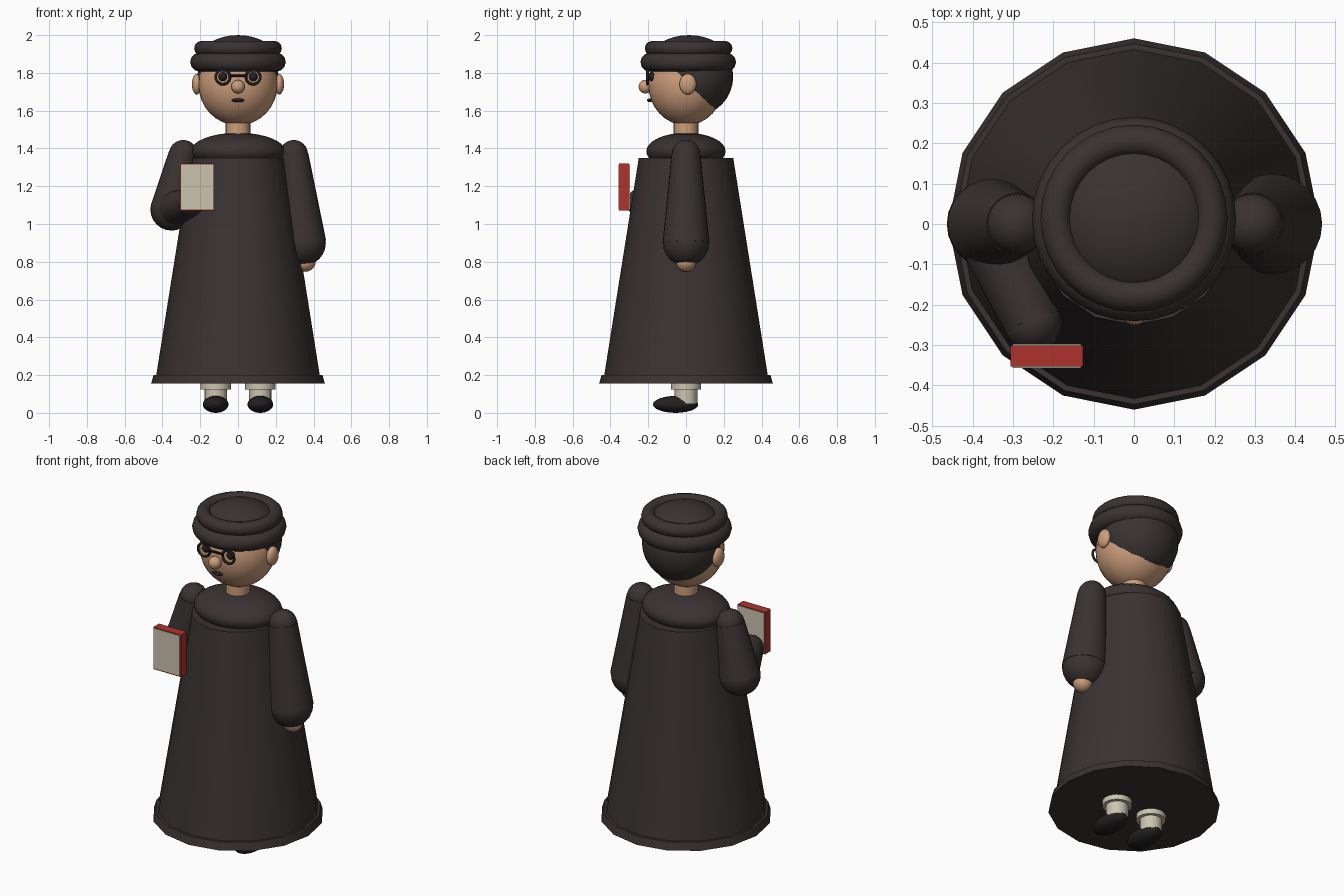
import bpy, math
from mathutils import Vector

if "Cube" in bpy.data.objects:
    bpy.data.objects.remove(bpy.data.objects["Cube"])


def material(name, rgb):
    m = bpy.data.materials.new(name)
    m.use_nodes = True
    m.diffuse_color = (*rgb, 1)
    m.node_tree.nodes["Principled BSDF"].inputs["Base Color"].default_value = (*rgb, 1)
    return m


cloth = material("dark cloth", (0.042, 0.032, 0.032))
black = material("black", (0.016, 0.014, 0.014))
skin = material("skin", (0.61, 0.34, 0.2))
red = material("red cover", (0.42, 0.034, 0.027))
cream = material("cream", (0.6, 0.55, 0.43))


def finish(name, mat, smooth=True):
    o = bpy.context.object
    o.name = name
    o.data.materials.clear()
    o.data.materials.append(mat)
    if smooth:
        bpy.ops.object.shade_smooth_by_angle(angle=math.radians(35))
    return o


def ball(name, mat, loc, radii, seg=32):
    bpy.ops.mesh.primitive_uv_sphere_add(segments=seg, ring_count=seg // 2, radius=1, location=loc)
    bpy.context.object.scale = radii
    bpy.ops.object.transform_apply(location=False, rotation=False, scale=True)
    return finish(name, mat)


def limb(name, mat, a, b, r1, r2, seg=16):
    # tapered cylinder running from point a to point b
    a, b = Vector(a), Vector(b)
    d = b - a
    bpy.ops.mesh.primitive_cone_add(vertices=seg, radius1=r1, radius2=r2, depth=d.length,
                                    location=(a + b) / 2,
                                    rotation=d.to_track_quat('Z', 'Y').to_euler())
    return finish(name, mat)


def ring(name, mat, loc, major, minor, rot=(0, 0, 0), seg=32):
    bpy.ops.mesh.primitive_torus_add(major_segments=seg, minor_segments=12, location=loc,
                                     major_radius=major, minor_radius=minor, rotation=rot)
    return finish(name, mat)


def box(name, mat, loc, size):
    bpy.ops.mesh.primitive_cube_add(size=1, location=loc)
    bpy.context.object.scale = size
    bpy.ops.object.transform_apply(location=False, rotation=False, scale=True)
    return finish(name, mat, False)


# Robe, hem and collar
limb("robe", cloth, (0, 0, 0.18), (0, 0, 1.35), 0.436, 0.25)
limb("robe_hem", cloth, (0, 0, 0.155), (0, 0, 0.2), 0.46, 0.447)
ball("collar", cloth, (0, 0, 1.385), (0.25, 0.21, 0.098))

# Legs and shoes
for side, s in (("left", 1), ("right", -1)):
    x = 0.118 * s
    limb(side + "_trouser_cuff", cream, (x, 0, 0.125), (x, 0, 0.17), 0.08, 0.08)
    limb(side + "_sock", cream, (x, 0, 0.05), (x, 0, 0.14), 0.06, 0.06)
    ball(side + "_shoe", black, (x, -0.055, 0.045), (0.068, 0.12, 0.045), 24)

# Left arm hangs down
shoulder, wrist = (0.295, 0, 1.37), (0.343, 0, 0.9)
ball("left_shoulder", cloth, shoulder, (0.075,) * 3, 24)
limb("left_sleeve", cloth, shoulder, wrist, 0.077, 0.124, 24)
ball("left_cuff", cloth, wrist, (0.122,) * 3, 24)
ball("left_hand", skin, (0.357, 0, 0.802), (0.055,) * 3, 20)

# Right arm bends forward to hold the book
shoulder, elbow, wrist = (-0.29, 0, 1.37), (-0.352, 0, 1.077), (-0.25, -0.245, 1.115)
ball("right_shoulder", cloth, shoulder, (0.075,) * 3, 24)
limb("right_upper_sleeve", cloth, shoulder, elbow, 0.077, 0.112, 24)
ball("right_elbow", cloth, elbow, (0.112,) * 3, 24)
limb("right_forearm_sleeve", cloth, elbow, wrist, 0.1, 0.072, 24)
ball("right_cuff", cloth, wrist, (0.072,) * 3, 20)

# Book with pale panels on both broad faces
box("book_cover", red, (-0.216, -0.327, 1.195), (0.18, 0.053, 0.248))
for name, y in (("front", -0.354), ("back", -0.3)):
    box("book_panel_" + name, cream, (-0.216, y, 1.196), (0.17, 0.005, 0.236))

# Neck, head and hair
limb("neck", skin, (0, 0, 1.45), (0, 0, 1.56), 0.065, 0.065, 24)
ball("head", skin, (0, 0, 1.74), (0.21, 0.2, 0.218))
ball("hair", cloth, (0, 0.04, 1.78), (0.215, 0.21, 0.21))

# Face
ball("nose", skin, (0, -0.215, 1.727), (0.036,) * 3, 20)
ball("mouth", black, (0, -0.192, 1.655), (0.034, 0.014, 0.01), 16)
for side, s in (("left", 1), ("right", -1)):
    ball(side + "_ear", skin, (0.218 * s, 0.01, 1.74), (0.026, 0.045, 0.055), 20)
    ball(side + "_eye", black, (0.08 * s, -0.182, 1.78), (0.024, 0.02, 0.024), 16)
    ring(side + "_spectacle_rim", black, (0.08 * s, -0.204, 1.778), 0.038, 0.007,
         (math.pi / 2, 0, 0), 24)
limb("spectacle_bridge", black, (-0.045, -0.206, 1.785), (0.045, -0.206, 1.785), 0.007, 0.007, 8)

# Round hat
ring("hat_brim", cloth, (0, 0.012, 1.857), 0.203, 0.05)
ring("hat_upper_roll", cloth, (0, 0.014, 1.93), 0.193, 0.039)
ball("hat_crown", cloth, (0, 0.016, 1.87), (0.205, 0.205, 0.13))
